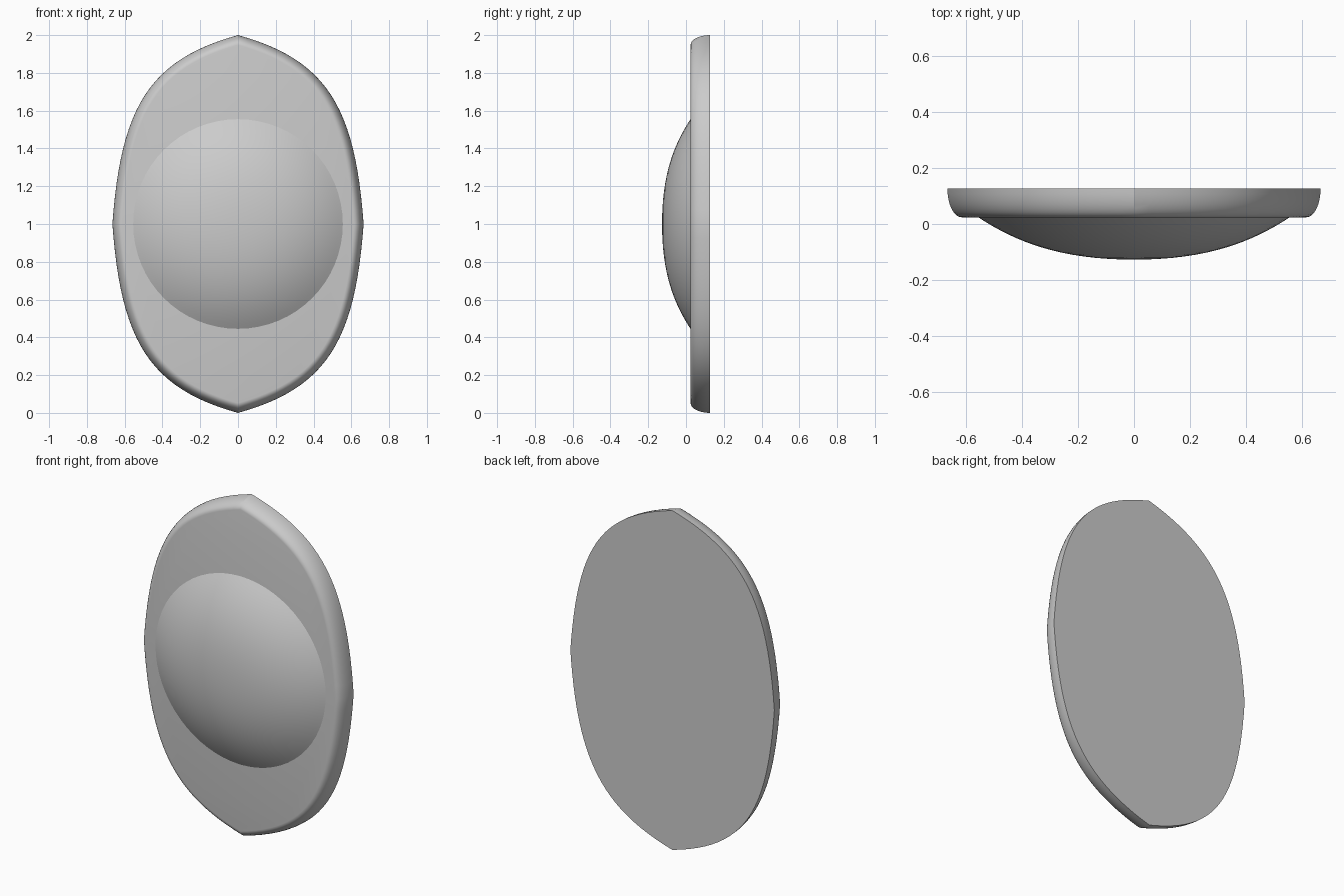
import bpy, bmesh
from math import cos, sin, pi, radians
from mathutils import Vector, geometry

cube = bpy.data.objects.get("Cube")
if cube:
    bpy.data.objects.remove(cube)

grey = bpy.data.materials.new("light grey")
grey.use_nodes = True
grey.diffuse_color = (0.6, 0.6, 0.6, 1)
grey.node_tree.nodes["Principled BSDF"].inputs["Base Color"].default_value = (0.6, 0.6, 0.6, 1)

BACK, FRONT, APEX = 0.127, 0.024, -0.127
BEVEL = 0.05


def bezier(points, count):
    return [p.to_2d() for p in geometry.interpolate_bezier(
        *[Vector((a, b, 0)) for a, b in points], count)]


def finish(name, bm):
    bmesh.ops.recalc_face_normals(bm, faces=bm.faces)
    mesh = bpy.data.meshes.new(name)
    bm.to_mesh(mesh)
    bm.free()
    mesh.materials.append(grey)
    obj = bpy.data.objects.new(name, mesh)
    bpy.context.collection.objects.link(obj)
    bpy.context.view_layer.objects.active = obj
    obj.select_set(True)
    bpy.ops.object.shade_smooth_by_angle(angle=radians(30))
    obj.select_set(False)


def bridge(bm, a, b):
    for i in range(len(a)):
        j = (i + 1) % len(a)
        bm.faces.new((a[i], a[j], b[j], b[i]))


# Pointed oval outline: one quarter mirrored to four
quarter = bezier([(0.665, 0), (0.62, 0.62), (0.47, 0.87), (0, 1)], 25)
half = quarter + [Vector((-p.x, p.y)) for p in quarter[-2::-1]]
outline = half + [Vector((p.x, -p.y)) for p in half[-2:0:-1]]


def inset(loop, d):
    """Offset the loop inwards with mitred corners."""
    result = []
    for i, p in enumerate(loop):
        e1 = (p - loop[i - 1]).normalized()
        e2 = (loop[(i + 1) % len(loop)] - p).normalized()
        n1, n2 = Vector((-e1.y, e1.x)), Vector((-e2.y, e2.x))
        result.append(p + (n1 + n2) * d / (1 + n1.dot(n2)))
    return result


# Back plate with a rounded front rim
bm = bmesh.new()
steps = 8
rings = []
for k in range(steps + 1):
    a = k / steps * pi / 2
    y = BACK + (FRONT - BACK) * sin(a)
    loop = inset(outline, BEVEL * (1 - cos(a)))
    rings.append([bm.verts.new((p.x, y, p.y + 1)) for p in loop])
for a, b in zip(rings, rings[1:]):
    bridge(bm, a, b)
bm.faces.new(rings[0])
bm.faces.new(rings[-1])
finish("plate", bm)

# Shallow round dome, turned about the front axis
bm = bmesh.new()
profile = bezier([(0.555, FRONT), (0.42, -0.065), (0.26, APEX), (0, APEX)], 17)
profile = [Vector((0.555, FRONT + 0.02))] + profile[:-1]
sides = 64
rings = [[bm.verts.new((p.x * cos(2 * pi * i / sides), p.y,
                        1 + p.x * sin(2 * pi * i / sides)))
          for i in range(sides)] for p in profile]
for a, b in zip(rings, rings[1:]):
    bridge(bm, a, b)
bm.faces.new(rings[0])
tip = bm.verts.new((0, APEX, 1))
for i in range(sides):
    bm.faces.new((rings[-1][i], rings[-1][(i + 1) % sides], tip))
finish("dome", bm)
